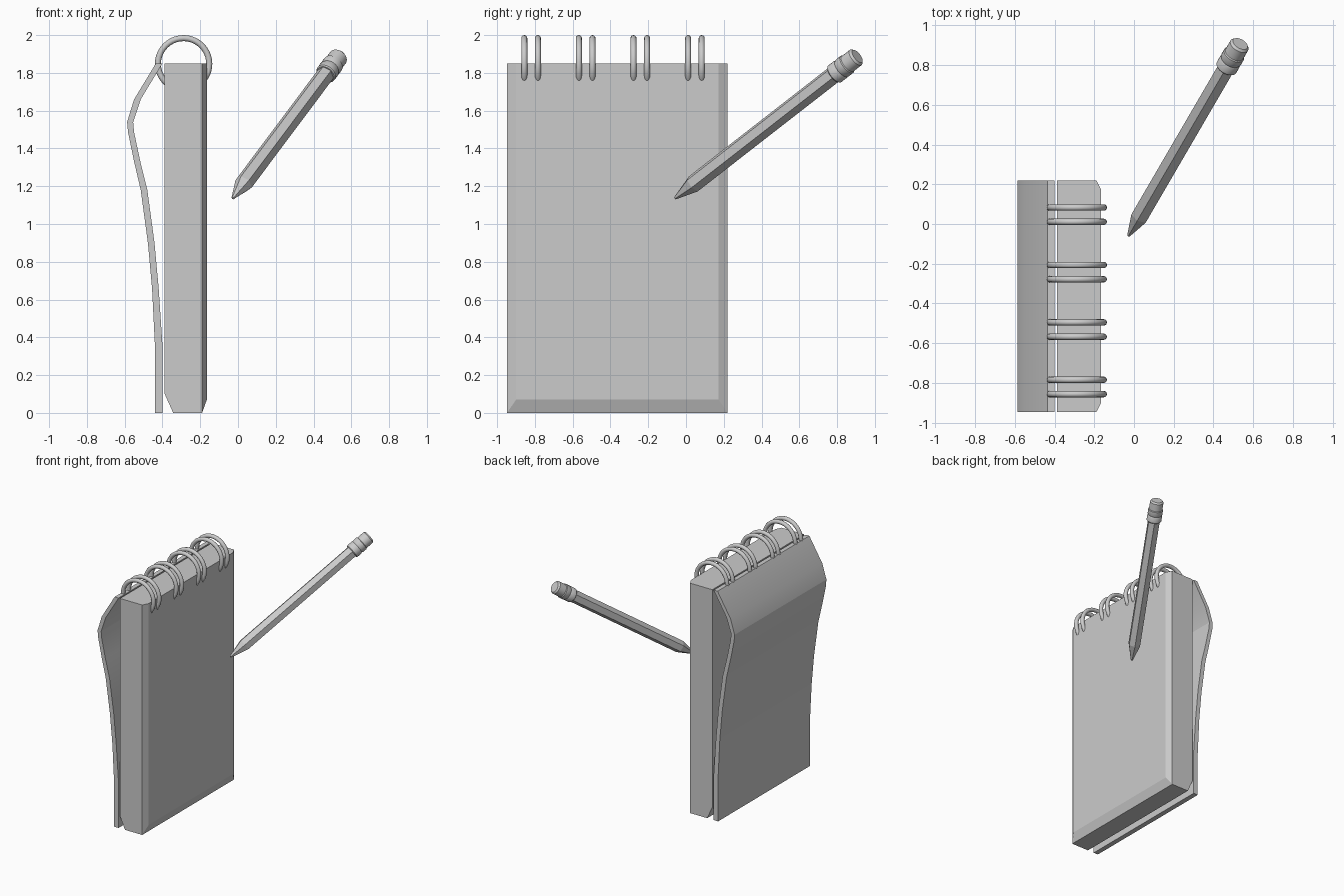
import bpy, bmesh, math
from mathutils import Vector

if "Cube" in bpy.data.objects:
    bpy.data.objects.remove(bpy.data.objects["Cube"])

Y0, Y1 = -0.947, 0.22


def loft(name, sections, closed_ends=True):
    """Skin a list of equal-length vertex loops into one solid."""
    bm = bmesh.new()
    loops = [[bm.verts.new(p) for p in s] for s in sections]
    n = len(loops[0])
    for a, b in zip(loops, loops[1:]):
        for i in range(n):
            j = (i + 1) % n
            bm.faces.new((a[i], a[j], b[j], b[i]))
    if closed_ends:
        bm.faces.new(loops[0])
        bm.faces.new(loops[-1])
    bmesh.ops.recalc_face_normals(bm, faces=bm.faces)
    mesh = bpy.data.meshes.new(name)
    bm.to_mesh(mesh)
    bm.free()
    ob = bpy.data.objects.new(name, mesh)
    bpy.context.collection.objects.link(ob)
    return ob


def smooth(ob, angle=35):
    bpy.ops.object.select_all(action='DESELECT')
    ob.select_set(True)
    bpy.context.view_layer.objects.active = ob
    bpy.ops.object.shade_smooth_by_angle(angle=math.radians(angle))


# paper block: (x, side inset, bottom height), giving the chamfered edges
block = [(-0.388, 0, 0.1), (-0.343, 0, 0), (-0.19, 0, 0), (-0.165, 0.047, 0.07)]
loft("paper_block", [[(x, Y0 + i, z), (x, Y1 - i, z), (x, Y1 - i, 1.85), (x, Y0 + i, 1.85)]
                     for x, i, z in block])

# bent cover sheet: (outer x, inner x, z)
cover = [(-0.44, -0.40, 0), (-0.44, -0.40, 0.36), (-0.455, -0.42, 0.66),
         (-0.477, -0.442, 0.90), (-0.515, -0.48, 1.18), (-0.55, -0.517, 1.33),
         (-0.582, -0.55, 1.485), (-0.587, -0.555, 1.54), (-0.55, -0.515, 1.66),
         (-0.435, -0.40, 1.85)]
smooth(loft("cover_sheet", [[(a, Y0, z), (b, Y0, z), (b, Y1, z), (a, Y1, z)]
                            for a, b, z in cover]), 20)

# binding rings, four pairs
for k in range(4):
    for off in (-0.036, 0.036):
        bpy.ops.mesh.primitive_torus_add(
            major_segments=40, minor_segments=12, major_radius=0.136, minor_radius=0.016,
            location=(-0.288, 0.047 - 0.289 * k + off, 1.848), rotation=(math.pi / 2, 0, 0))
        ring = bpy.context.object
        ring.name = "binding_ring"
        smooth(ring, 60)

# pencil parts, turned about the line from tip to eraser end
tip, end = Vector((-0.027, -0.058, 1.137)), Vector((0.535, 0.907, 1.888))
length = (end - tip).length
turn = (end - tip).to_track_quat('Z', 'Y')


def pencil_part(name, profile, sides):
    ob = loft(name, [[(r * math.sin(2 * math.pi * i / sides), r * math.cos(2 * math.pi * i / sides), d)
                      for i in range(sides)] for r, d in profile])
    ob.rotation_mode = 'QUATERNION'
    ob.rotation_quaternion = turn
    ob.location = tip
    return ob


L = length
pencil_part("pencil_body", [(0.008, 0), (0.048, 0.135), (0.048, L - 0.15)], 6)
smooth(pencil_part("pencil_ferrule",
                   [(0.05, L - 0.172), (0.056, L - 0.166), (0.056, L - 0.125), (0.052, L - 0.118),
                    (0.056, L - 0.11), (0.056, L - 0.076), (0.05, L - 0.07)], 24))
smooth(pencil_part("pencil_eraser", [(0.051, L - 0.08), (0.051, L - 0.012), (0.041, L)], 24))
